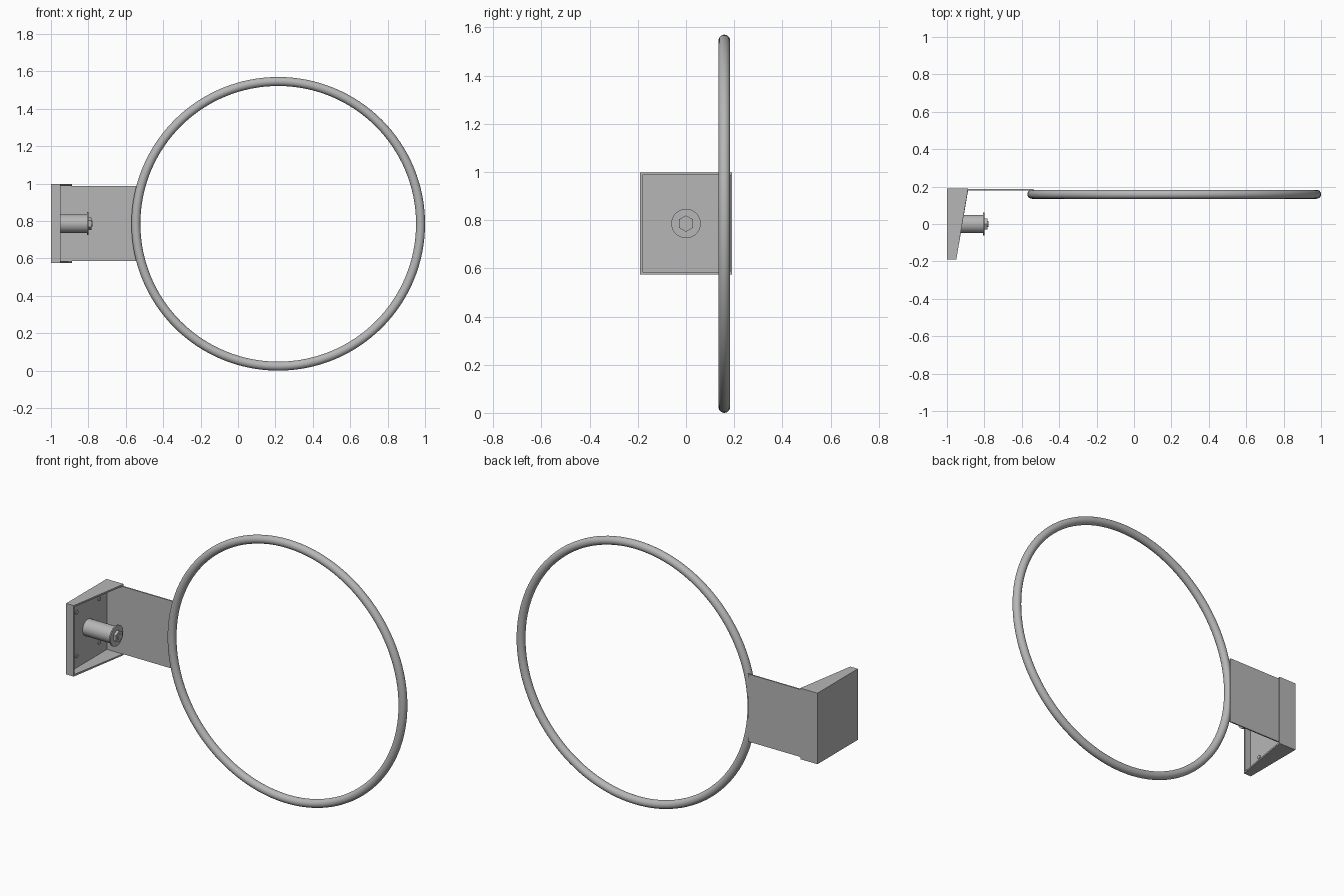
import bpy
import bmesh
import math
from mathutils import Matrix, Vector

cube = bpy.data.objects.get("Cube")
if cube:
    bpy.data.objects.remove(cube)

steel = bpy.data.materials.new("grey_steel")
steel.use_nodes = True
GREY = (0.47, 0.47, 0.47, 1)
steel.diffuse_color = GREY
steel.node_tree.nodes["Principled BSDF"].inputs["Base Color"].default_value = GREY

MID_Z = 0.786


def add_object(name, bm, smooth=False):
    bmesh.ops.recalc_face_normals(bm, faces=bm.faces)
    mesh = bpy.data.meshes.new(name)
    bm.to_mesh(mesh)
    bm.free()
    mesh.materials.append(steel)
    obj = bpy.data.objects.new(name, mesh)
    bpy.context.collection.objects.link(obj)
    if smooth:
        bpy.ops.object.select_all(action="DESELECT")
        obj.select_set(True)
        bpy.context.view_layer.objects.active = obj
        bpy.ops.object.shade_smooth_by_angle(angle=math.radians(40))
    return obj


def rod(name, x0, x1, radius, y=0.0, z=MID_Z, sides=32):
    """Cylinder lying along x."""
    bm = bmesh.new()
    place = Matrix.Translation(((x0 + x1) / 2, y, z)) @ Matrix.Rotation(math.pi / 2, 4, "Y")
    if sides == 6:
        place = place @ Matrix.Rotation(math.pi / 2, 4, "Z")
    bmesh.ops.create_cone(bm, cap_ends=True, segments=sides, radius1=radius,
                          radius2=radius, depth=x1 - x0, matrix=place)
    return add_object(name, bm, sides > 6)


# Open wall tray: tapered prism without its +x side, thickened inward
bm = bmesh.new()
outline = [(-1, -0.19), (-0.95, -0.19), (-0.887, 0.191), (-1, 0.191)]
rings = [[bm.verts.new((x, y, z)) for x, y in outline] for z in (0.575, 0.998)]
for ring in rings:
    bm.faces.new(ring)
for i in range(4):
    j = (i + 1) % 4
    bm.faces.new((rings[0][i], rings[0][j], rings[1][j], rings[1][i]))
bmesh.ops.recalc_face_normals(bm, faces=bm.faces)
opening = [f for f in bm.faces if f.normal.x > 0.5]
bmesh.ops.delete(bm, geom=opening, context="FACES_ONLY")
tray = add_object("wall_bracket", bm)
shell = tray.modifiers.new("thickness", "SOLIDIFY")
shell.thickness = 0.01
shell.offset = -1
shell.use_even_offset = True

# Flat arm plate joining tray and ring
bm = bmesh.new()
bmesh.ops.create_cube(bm, size=1)
bmesh.ops.scale(bm, vec=Vector((0.455, 0.008, 0.402)), verts=bm.verts)
bmesh.ops.translate(bm, vec=Vector((-0.766, 0.183, MID_Z + 0.001)), verts=bm.verts)
add_object("arm_plate", bm)

# Large hoop: circular section swept round the y axis
bm = bmesh.new()
TUBE, MAJOR = 0.024, 0.761
section = bmesh.ops.create_circle(bm, segments=20, radius=TUBE)["verts"]
bmesh.ops.transform(bm, matrix=Matrix.Translation((MAJOR, 0, 0)), verts=section)
bmesh.ops.spin(bm, geom=bm.verts[:] + bm.edges[:], cent=(0, 0, 0), axis=(0, 1, 0),
               angle=math.tau, steps=128, use_merge=True)
bmesh.ops.remove_doubles(bm, verts=bm.verts, dist=0.0001)
bmesh.ops.translate(bm, vec=Vector((0.215, 0.159, 0.785)), verts=bm.verts)
add_object("hoop", bm, True)

# Mounting post with washer, hex nut and stud end
rod("post", -0.992, -0.806, 0.049)
rod("washer", -0.806, -0.799, 0.061)
rod("hex_nut", -0.799, -0.783, 0.034, sides=6)
rod("stud_end", -0.783, -0.779, 0.016)

# Four small fixings in the tray
for side, y in (("front", -0.107), ("back", 0.107)):
    for level, dz in (("lower", -0.13), ("upper", 0.13)):
        rod(f"{level}_{side}_fixing", -0.992, -0.985, 0.012, y, MID_Z + dz, 16)
